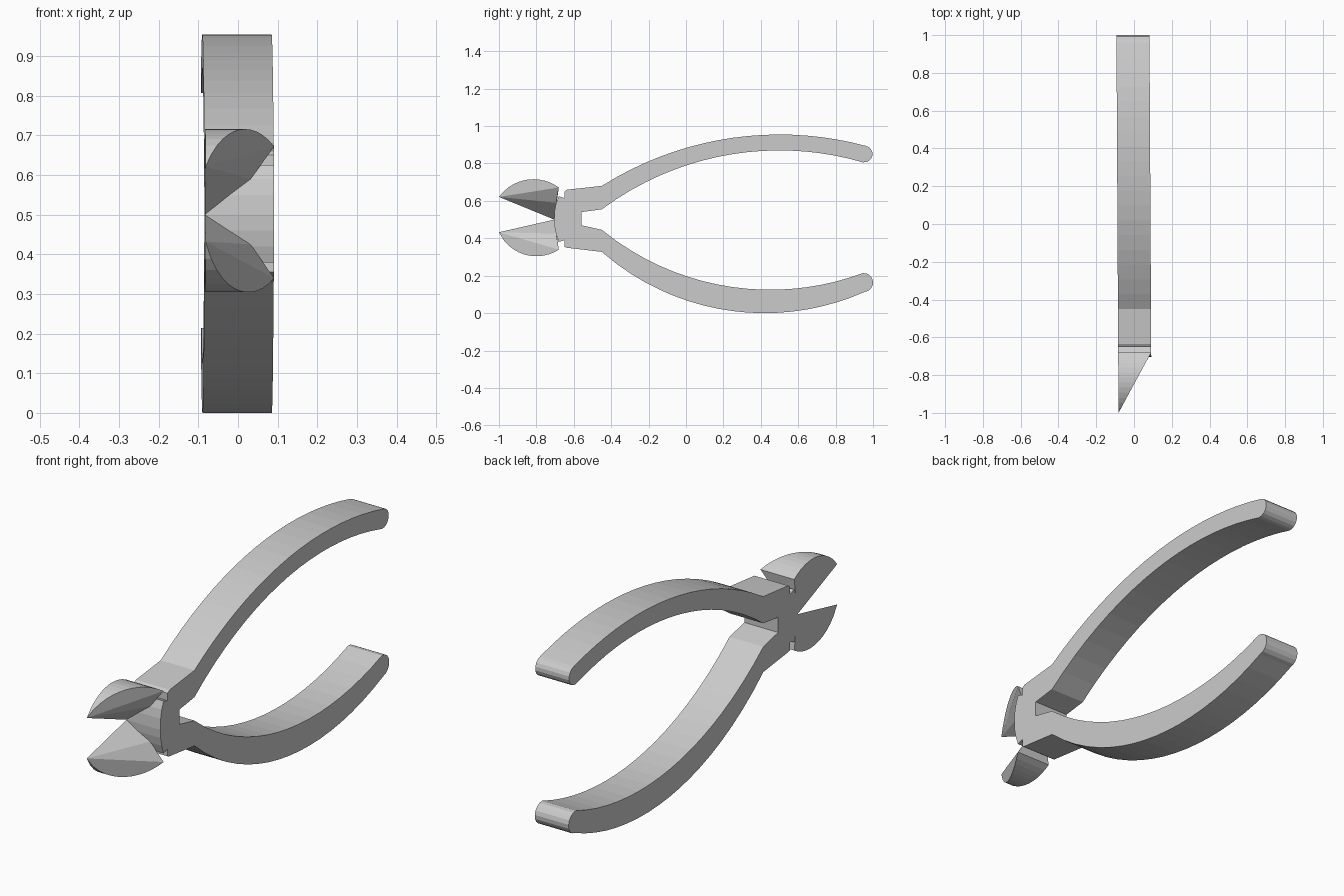
import bpy, bmesh
from math import sqrt, sin, cos, pi, atan2, hypot

if "Cube" in bpy.data.objects:
    bpy.data.objects.remove(bpy.data.objects["Cube"])

HALF = 0.0875     # half thickness
SKEW = 0.0055     # the tool sits very slightly turned about z


def arc(y0, y1, yc, zc, r, sign, n):
    """Points (y, z) on a circle with its extreme at (yc, zc); sign +1 = crest, -1 = trough."""
    pts = []
    for i in range(n + 1):
        y = y0 + (y1 - y0) * i / n
        pts.append((y, zc - sign * (r - sqrt(r * r - (y - yc) ** 2))))
    return pts


def round_end(p, q, n=8):
    """Half circle running clockwise from p to q, without the end points."""
    cy, cz = (p[0] + q[0]) / 2, (p[1] + q[1]) / 2
    r = hypot(p[0] - q[0], p[1] - q[1]) / 2
    a = atan2(p[1] - cz, p[0] - cy)
    return [(cy + r * cos(a - pi * i / n), cz + r * sin(a - pi * i / n)) for i in range(1, n)]


def finish(name, bm):
    for v in bm.verts:
        v.co.x -= SKEW * v.co.y
    bmesh.ops.recalc_face_normals(bm, faces=bm.faces[:])
    me = bpy.data.meshes.new(name)
    bm.to_mesh(me)
    bm.free()
    ob = bpy.data.objects.new(name, me)
    bpy.context.collection.objects.link(ob)


def body(name):
    # upper handle
    up_out = arc(-0.45, 0.96, 0.50, 0.955, 1.78, 1, 18)
    up_in = arc(0.945, -0.45, 0.50, 0.870, 1.59, 1, 18)
    # lower handle
    lo_in = arc(-0.45, 0.945, 0.45, 0.125, 1.425, -1, 18)
    lo_out = arc(0.955, -0.45, 0.42, 0.0, 1.32, -1, 18)
    # joint with the bowed front and two side notches
    outline = [(-0.705, 0.50), (-0.702, 0.55), (-0.694, 0.59), (-0.68, 0.625),
               (-0.65, 0.615), (-0.65, 0.65), (-0.635, 0.66)]
    outline += up_out + round_end(up_out[-1], up_in[0]) + up_in
    outline += [(-0.56, 0.54), (-0.56, 0.47)]
    outline += lo_in + round_end(lo_in[-1], lo_out[0]) + lo_out
    outline += [(-0.64, 0.35), (-0.65, 0.355), (-0.65, 0.39),
                (-0.68, 0.38), (-0.694, 0.42), (-0.702, 0.46)]
    bm = bmesh.new()
    face = bm.faces.new([bm.verts.new((-HALF, y, z)) for y, z in outline])
    ext = bmesh.ops.extrude_face_region(bm, geom=[face])
    for v in ext["geom"]:
        if isinstance(v, bmesh.types.BMVert):
            v.co.x = HALF
    bmesh.ops.triangulate(bm, faces=[f for f in bm.faces if len(f.verts) > 4])
    finish(name, bm)


def jaw(name, curve, ridge_z):
    """Flat back, curved outer wall, and two ground facets meeting at a ridge."""
    bm = bmesh.new()
    y_tip, y_end = curve[0][0], curve[-1][0]
    back = [bm.verts.new((-HALF, y, z)) for y, z in curve]
    front = [back[0]]
    for y, z in curve[1:]:
        t = (y - y_tip) / (y_end - y_tip)
        front.append(bm.verts.new((-HALF + 2 * HALF * t, y, z)))
    crotch = bm.verts.new((-HALF, -0.704, 0.50))
    ridge = bm.verts.new((0.028, -0.694, ridge_z))
    tip = back[0]
    bm.faces.new(back + [crotch])                       # back
    for i in range(len(curve) - 1):                     # outer wall and upper facet
        wall = [back[i], back[i + 1], front[i + 1]]
        if i:
            wall.append(front[i])
            bm.faces.new([tip, front[i], front[i + 1]])
        bm.faces.new(wall)
    bm.faces.new([tip, front[-1], ridge])
    bm.faces.new([tip, ridge, crotch])                  # cutting facet
    bm.faces.new([front[-1], back[-1], ridge])          # rear
    bm.faces.new([ridge, back[-1], crotch])
    finish(name, bm)


body("joint_and_handles")
jaw("upper_jaw", arc(-1.0, -0.68, -0.815, 0.716, 0.228, 1, 12), 0.59)
jaw("lower_jaw", arc(-1.0, -0.68, -0.80, 0.304, 0.22, -1, 12), 0.425)
